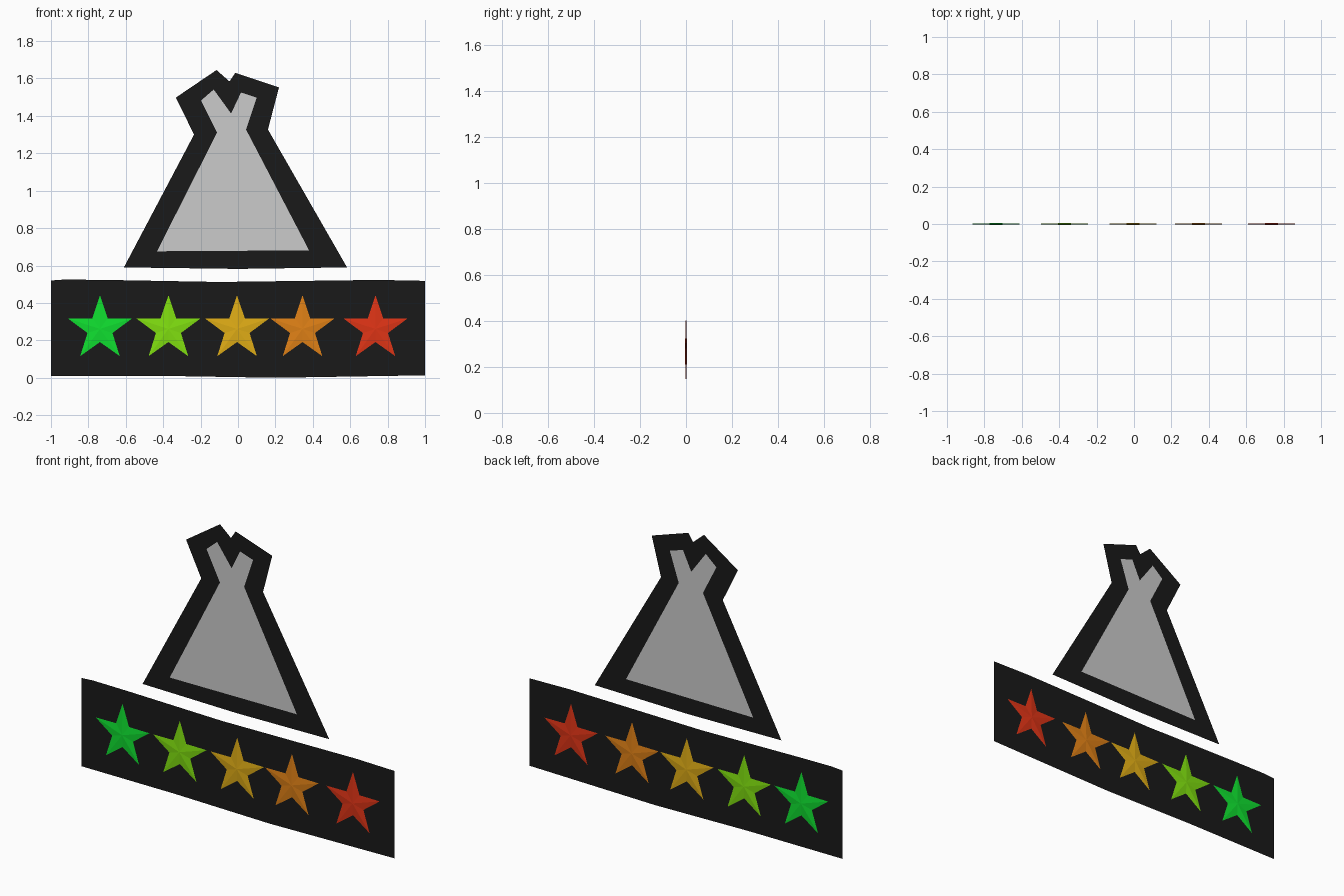
import bpy, bmesh, math

if "Cube" in bpy.data.objects:
    bpy.data.objects.remove(bpy.data.objects["Cube"])

DEPTH = 0.005


def material(name, rgb):
    m = bpy.data.materials.new(name)
    m.diffuse_color = (*rgb, 1)
    m.use_nodes = True
    m.node_tree.nodes["Principled BSDF"].inputs["Base Color"].default_value = m.diffuse_color
    return m


def finish(name, bm, mat=None, two_sided=False):
    mesh = bpy.data.meshes.new(name)
    bm.to_mesh(mesh)
    bm.free()
    ob = bpy.data.objects.new(name, mesh)
    bpy.context.collection.objects.link(ob)
    if mat:
        mesh.materials.append(mat)
    if two_sided:
        mod = ob.modifiers.new("back_half", 'MIRROR')
        mod.use_axis = (False, True, False)
        mod.merge_threshold = 0.0005
    return ob


def outline(bm, pts):
    # flat polygon in the XZ plane, facing -y
    f = bm.faces.new([bm.verts.new((x, 0, z)) for x, z in pts])
    f.normal_update()
    if f.normal.y > 0:
        f.normal_flip()
    return f


def flat_panel(name, pts, mat):
    bm = bmesh.new()
    outline(bm, pts)
    bmesh.ops.triangulate(bm, faces=bm.faces[:])
    return finish(name, bm, mat)


black = material("black", (0.01, 0.01, 0.01))

# black backing panels
flat_panel("star_panel", [
    (-1, 0.01), (-0.4, 0.01), (0.2, 0.0), (1, 0.013), (1, 0.518),
    (0.75, 0.523), (-0.1, 0.512), (-0.71, 0.523), (-0.93, 0.525), (-1, 0.52)], black)
flat_panel("tent_panel", [
    (-0.61, 0.59), (0, 0.582), (0.583, 0.59), (0.16, 1.327), (0.219, 1.552),
    (-0.015, 1.63), (-0.045, 1.584), (-0.115, 1.645), (-0.332, 1.498), (-0.235, 1.30)], black)

# grey tent with bevelled rim, raised on both sides
bm = bmesh.new()
face = outline(bm, [
    (-0.433, 0.676), (0.38, 0.681), (0.043, 1.327), (0.10, 1.498), (0.016, 1.525),
    (-0.037, 1.413), (-0.13, 1.541), (-0.198, 1.482), (-0.112, 1.311)])
bmesh.ops.inset_region(bm, faces=[face], thickness=0.026, use_even_offset=True)
for v in face.verts:
    v.co.y = -DEPTH
finish("tent", bm, two_sided=True)

# row of faceted stars
R, CZ = 0.18, 0.261
stars = [
    ("green", -0.738, (0.005, 0.75, 0.03)),
    ("lime", -0.372, (0.22, 0.75, 0.005)),
    ("yellow", -0.005, (0.75, 0.42, 0.008)),
    ("orange", 0.345, (0.75, 0.22, 0.008)),
    ("red", 0.735, (0.75, 0.035, 0.008)),
]
for label, cx, rgb in stars:
    bm = bmesh.new()
    ring = []
    for i in range(10):
        r = R if i % 2 == 0 else R * 0.39
        a = math.radians(90 + 36 * i)
        ring.append((cx + r * math.cos(a), CZ + r * math.sin(a)))
    peak = bmesh.ops.poke(bm, faces=[outline(bm, ring)])["verts"][0]
    peak.co = (cx, -DEPTH, CZ)
    finish(label + "_star", bm, material(label, rgb), two_sided=True)
